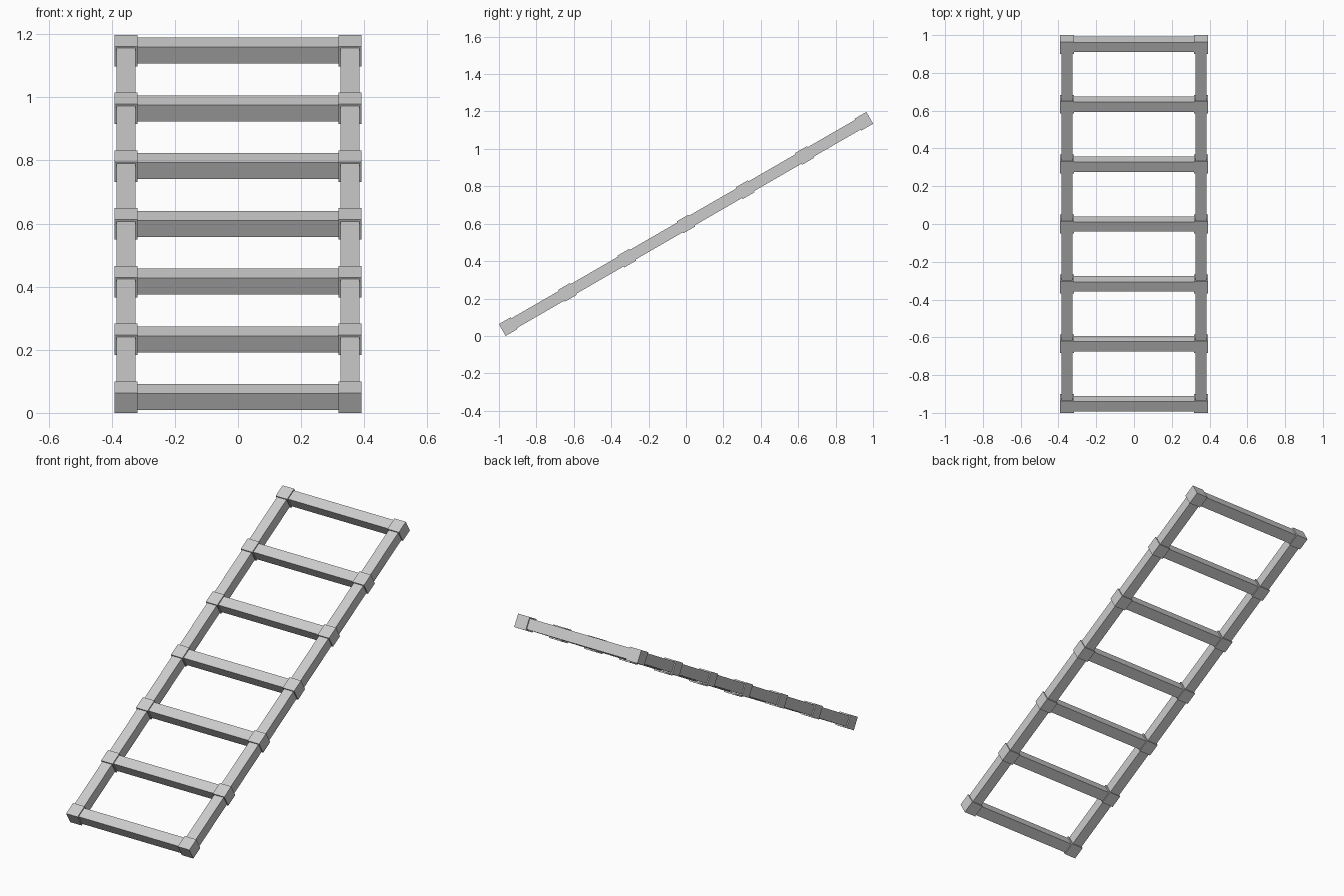
import bpy
import math
from mathutils import Matrix

if "Cube" in bpy.data.objects:
    bpy.data.objects.remove(bpy.data.objects["Cube"], do_unlink=True)

RUNGS = 7
SPACING = 0.366      # distance between rungs along the slope
RAIL_X = 0.355       # rail centre line
BAR = 0.060          # square section of rails and rungs
COLLAR = 0.073       # joint block size
TILT = math.radians(30)

# The whole ladder leans back about its middle
half_run = SPACING * (RUNGS - 1) / 2
rise = half_run * math.sin(TILT) + COLLAR / 2 * (math.sin(TILT) + math.cos(TILT))
lean = Matrix.Translation((0, 0, rise)) @ Matrix.Rotation(TILT, 4, 'X')

grey = bpy.data.materials.new("light grey")
grey.use_nodes = True
colour = (0.6, 0.6, 0.6, 1)
grey.diffuse_color = colour
grey.node_tree.nodes["Principled BSDF"].inputs["Base Color"].default_value = colour


def block(name, x, run, size):
    """Box at (x, run) in the plane of the ladder, then leaned back."""
    bpy.ops.mesh.primitive_cube_add(size=1)
    ob = bpy.context.object
    ob.name = name
    ob.data.transform(lean @ Matrix.Translation((x, run, 0)) @ Matrix.Diagonal((*size, 1)))
    ob.data.materials.append(grey)
    return ob


# Side rails
for side, sign in (("left", 1), ("right", -1)):
    block(f"{side}_rail", sign * RAIL_X, 0, (BAR, 2 * half_run, BAR))

# Rungs with a joint block at each end
for i in range(RUNGS):
    run = i * SPACING - half_run
    block(f"rung_{i + 1}", 0, run, (2 * RAIL_X, BAR, BAR))
    for side, sign in (("left", 1), ("right", -1)):
        block(f"{side}_joint_{i + 1}", sign * RAIL_X, run, (COLLAR,) * 3)
